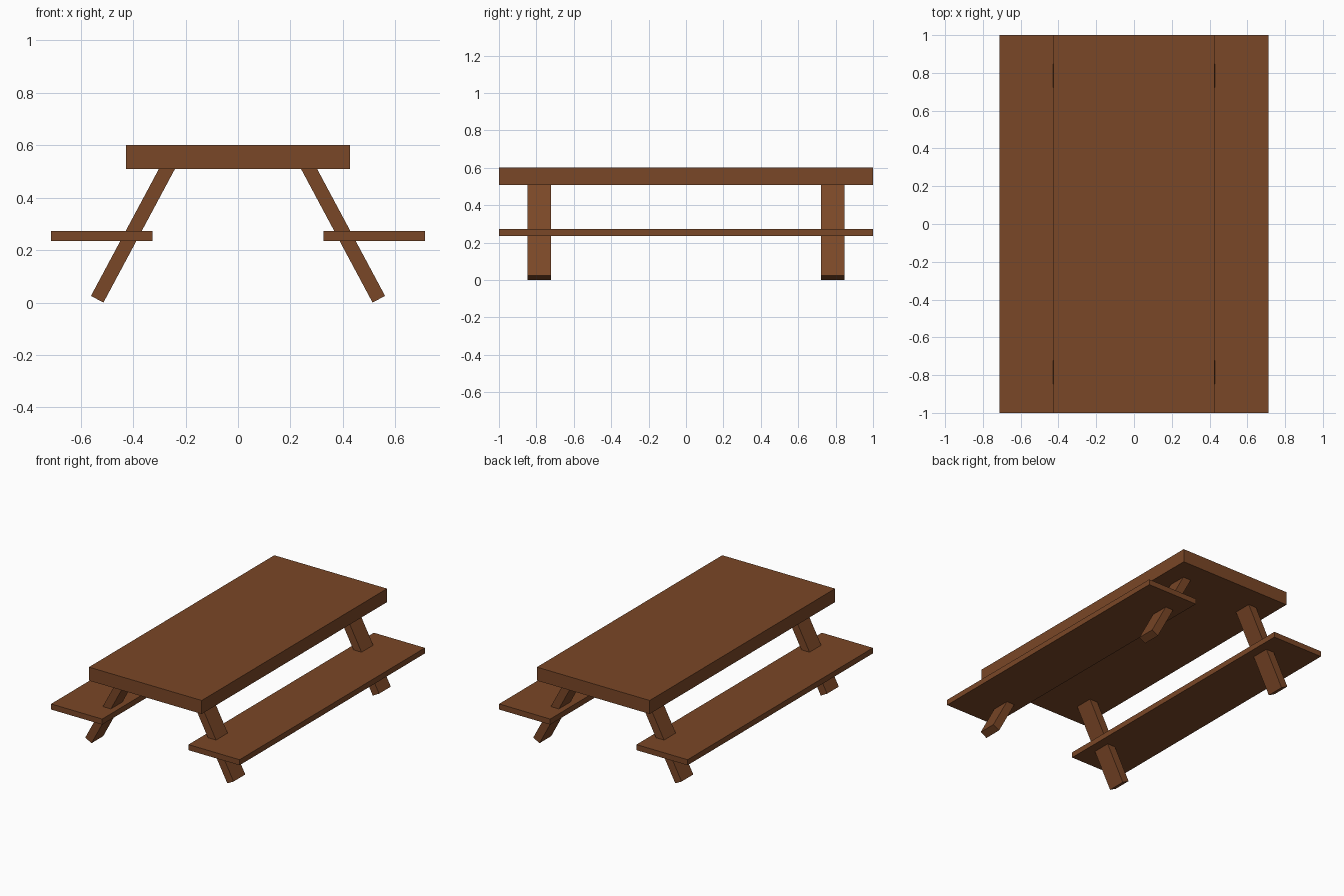
import bpy
import math
from mathutils import Matrix, Vector

if "Cube" in bpy.data.objects:
    bpy.data.objects.remove(bpy.data.objects["Cube"])

wood = bpy.data.materials.new("brown_wood")
wood.diffuse_color = (0.195, 0.063, 0.020, 1.0)
wood.use_nodes = True
wood.node_tree.nodes["Principled BSDF"].inputs["Base Color"].default_value = wood.diffuse_color


def box(name, centre, size, tilt=0.0):
    """Box of a given size, tilted about the y axis."""
    bpy.ops.mesh.primitive_cube_add(size=1)
    ob = bpy.context.object
    ob.name = name
    ob.data.transform(Matrix.Translation(Vector(centre))
                      @ Matrix.Rotation(tilt, 4, 'Y')
                      @ Matrix.Diagonal((*size, 1.0)))
    ob.data.materials.append(wood)
    return ob


# Thick table top
box("table_top", (0, 0, 0.555), (0.852, 2.0, 0.092))

LEG_LENGTH, LEG_THICK = 0.62, 0.054
tilt = math.atan2(0.273, 0.51)
along = Vector((-math.sin(tilt), 0, math.cos(tilt)))
across = Vector((math.cos(tilt), 0, math.sin(tilt)))
foot = Vector((0.513, 0, 0.0))  # lowest, inner corner of the foot
middle = foot + along * LEG_LENGTH / 2 + across * LEG_THICK / 2

for side, sx in (("right", 1), ("left", -1)):
    # Bench plank along each long side
    box(f"{side}_bench", (sx * 0.519, 0, 0.254), (0.386, 2.0, 0.038))
    # Splayed legs running through the bench into the table top
    for end, sy in (("back", 1), ("front", -1)):
        box(f"{end}_{side}_leg", (sx * middle.x, sy * 0.785, middle.z),
            (LEG_THICK, 0.126, LEG_LENGTH), -sx * tilt)
